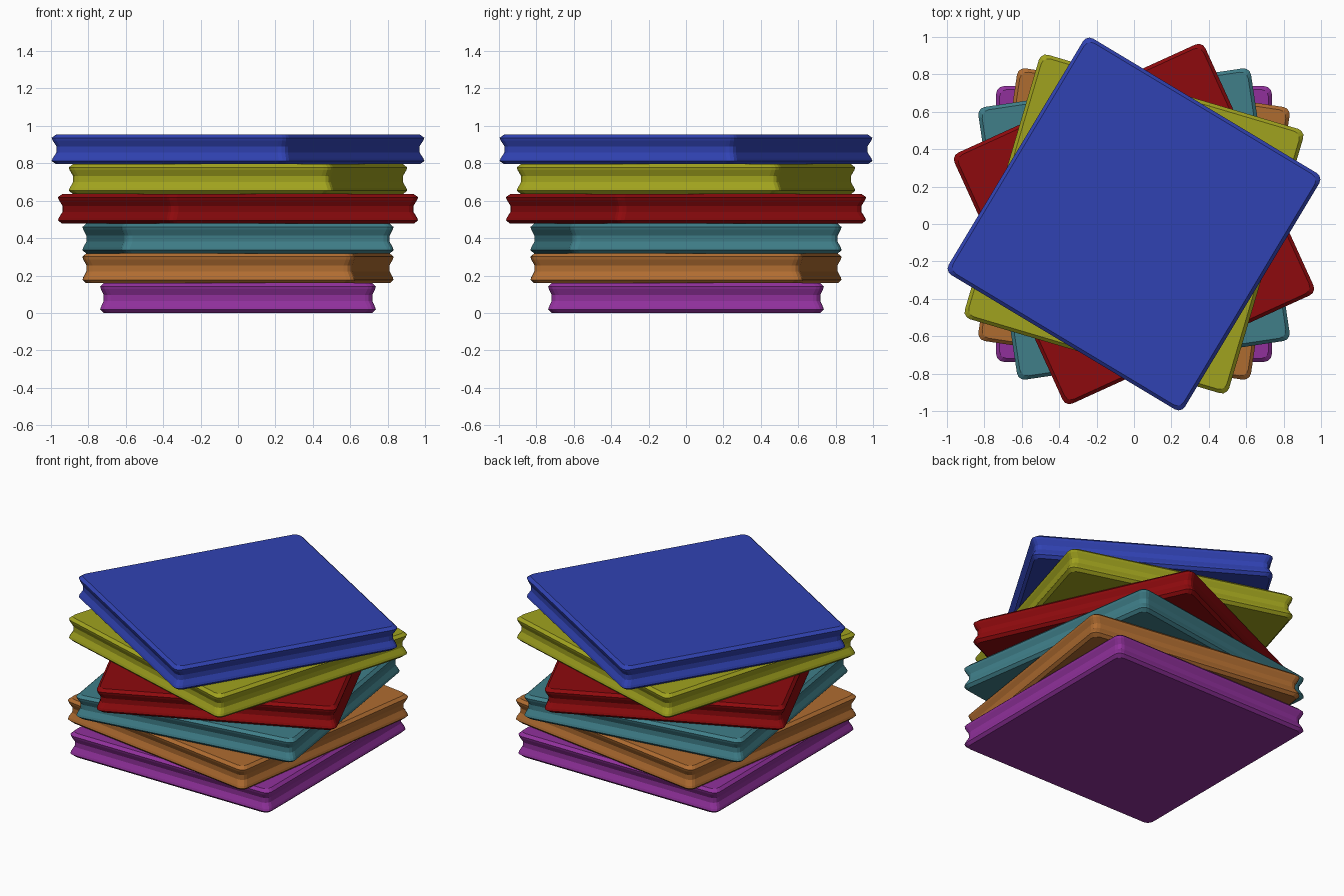
import bpy, bmesh
from math import radians, cos, sin, pi

if "Cube" in bpy.data.objects:
    bpy.data.objects.remove(bpy.data.objects["Cube"])

HALF, STEP = 0.737, 0.159
# side profile: (inset from the outer edge, height as a fraction of the slab)
PROFILE = [(0.018, 0.0), (0.0, 0.11), (0.004, 0.2), (0.019, 0.4),
           (0.019, 0.6), (0.004, 0.8), (0.0, 0.89), (0.018, 1.0)]


def outline(half, radius=0.04, segments=3):
    """Square with softened corners."""
    pts = []
    for corner in range(4):
        mid = pi / 4 + corner * pi / 2
        cx = (half - radius) * (1 if cos(mid) > 0 else -1)
        cy = (half - radius) * (1 if sin(mid) > 0 else -1)
        for i in range(segments + 1):
            a = corner * pi / 2 + i / segments * pi / 2
            pts.append((cx + radius * cos(a), cy + radius * sin(a)))
    return pts


def slab(name, level, angle, color):
    bm = bmesh.new()
    rings = [[bm.verts.new((x, y, t * STEP)) for x, y in outline(HALF - inset)]
             for inset, t in PROFILE]
    n = len(rings[0])
    for low, high in zip(rings, rings[1:]):
        for i in range(n):
            j = (i + 1) % n
            bm.faces.new((low[i], low[j], high[j], high[i]))
    bm.faces.new(rings[0][::-1])
    bm.faces.new(rings[-1])
    mesh = bpy.data.meshes.new(name)
    bm.to_mesh(mesh)
    bm.free()
    mat = bpy.data.materials.new(name + "_color")
    mat.diffuse_color = (*color, 1)
    mat.use_nodes = True
    mat.node_tree.nodes["Principled BSDF"].inputs["Base Color"].default_value = mat.diffuse_color
    mesh.materials.append(mat)
    obj = bpy.data.objects.new(name, mesh)
    obj.location.z = level * STEP
    obj.rotation_euler.z = radians(angle)
    bpy.context.collection.objects.link(obj)


# twisted stack, bottom to top
STACK = [("purple_slab", 0, (0.28, 0.03, 0.33)),
         ("orange_slab", -8.5, (0.43, 0.15, 0.03)),
         ("teal_slab", 8.5, (0.05, 0.21, 0.25)),
         ("red_slab", 24.5, (0.27, 0.003, 0.004)),
         ("yellow_slab", -16.5, (0.35, 0.36, 0.013)),
         ("blue_slab", -31, (0.03, 0.055, 0.45))]
for level, (name, angle, color) in enumerate(STACK):
    slab(name, level, angle, color)
